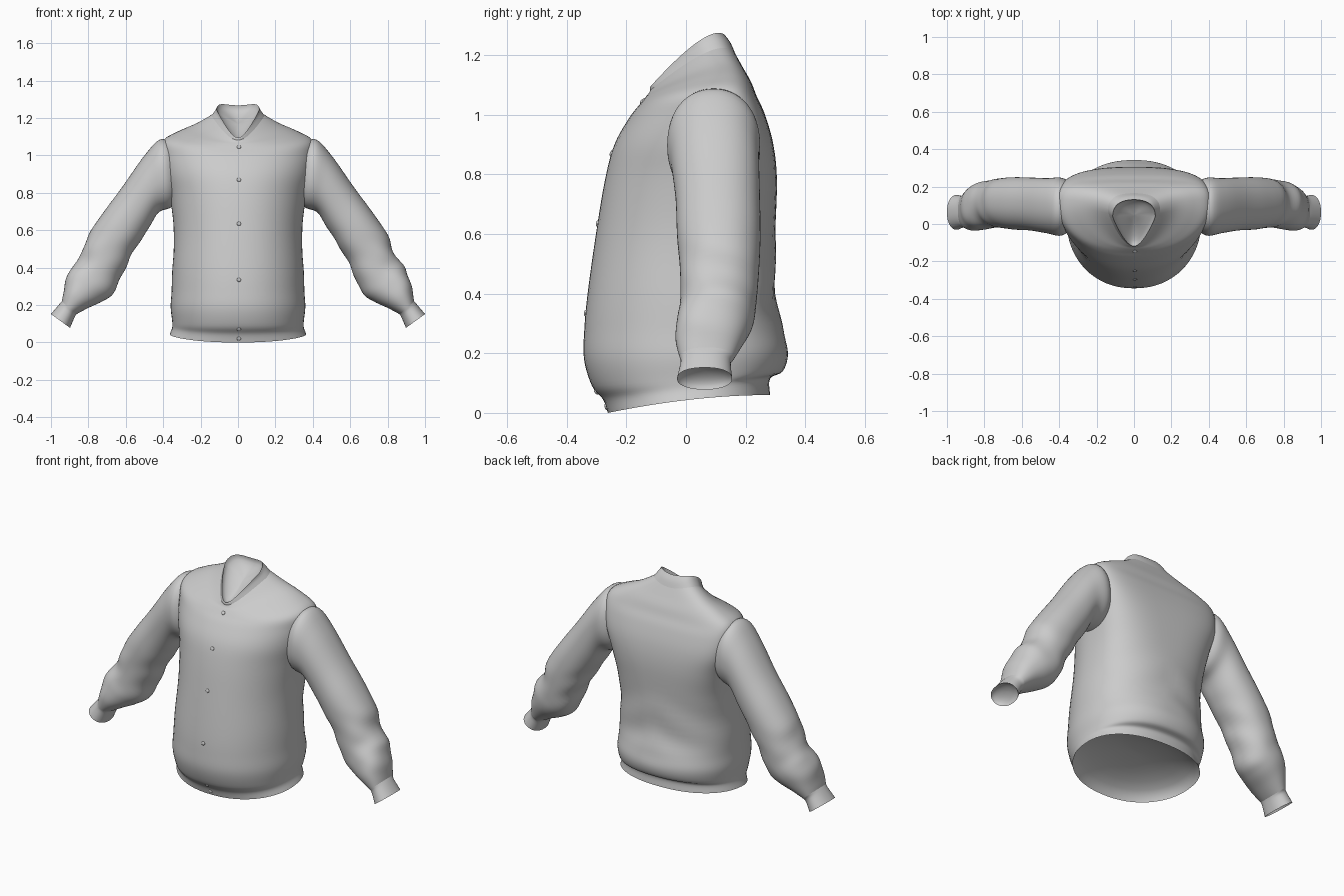
import bpy, bmesh, math
from mathutils import Vector
from mathutils.bvhtree import BVHTree

if "Cube" in bpy.data.objects:
    bpy.data.objects.remove(bpy.data.objects["Cube"])

SEG = 64


def spow(v, p):
    return math.copysign(abs(v) ** p, v)


def smooth_rows(rows, steps):
    """Catmull-Rom interpolation between successive cross-sections."""
    out = []
    for i in range(len(rows) - 1):
        a, b = rows[max(i - 1, 0)], rows[i]
        c, d = rows[i + 1], rows[min(i + 2, len(rows) - 1)]
        for k in range(steps):
            t = k / steps
            out.append([0.5 * (2 * q + (r - p) * t + (2 * p - 5 * q + 4 * r - s) * t * t
                               + (3 * q - p - 3 * r + s) * t ** 3)
                        for p, q, r, s in zip(a, b, c, d)])
    out.append(rows[-1])
    return out


def loft(rows, steps=5, close_end=False):
    bm = bmesh.new()
    grid = [[bm.verts.new(p) for p in row] for row in smooth_rows(rows, steps)]
    for lo, hi in zip(grid, grid[1:]):
        for j in range(SEG):
            k = (j + 1) % SEG
            bm.faces.new((lo[j], lo[k], hi[k], hi[j]))
    if close_end:
        bm.faces.new(grid[-1])
    bmesh.ops.recalc_face_normals(bm, faces=bm.faces)
    return bm


def finish(name, bm):
    mesh = bpy.data.meshes.new(name)
    bm.to_mesh(mesh)
    bm.free()
    mesh.shade_smooth()
    obj = bpy.data.objects.new(name, mesh)
    bpy.context.collection.objects.link(obj)
    return obj


def lining(name, rim, inward):
    """Shallow bowl that closes an opening, facing outwards."""
    mid = sum(rim, Vector()) / SEG
    rows = []
    for k in range(7):
        a = math.pi / 2 * k / 6.2
        rows.append([mid + (p - mid) * math.cos(a) + inward * math.sin(a) for p in rim])
    bm = loft(rows, 1, True)
    bm.normal_update()
    if bm.faces[-1].normal.dot(inward) > 0:
        bmesh.ops.reverse_faces(bm, faces=bm.faces)
    finish(name, bm)


def body_ring(hw, yf, zf, ys, zs, yb, zb, power=0.92, back=0.9, point=0.0):
    """Ring through a front, side and back point; point narrows the front to a V."""
    row = []
    for j in range(SEG):
        t = math.tau * j / SEG
        e = back if j < SEG / 2 else power
        s, c = spow(math.sin(t), e), spow(math.cos(t), e)
        x = hw * c * (1 - point * max(0, -s))
        y = ys + s * (yb - yf) / 2 + s * s * ((yb + yf) / 2 - ys)
        z = zs + s * (zb - zf) / 2 + s * s * ((zb + zf) / 2 - zs)
        row.append(Vector((x, y, z)))
    return row


def sleeve_ring(side, ux, uz, lx, lz, y0, y1):
    """Ellipse spanning the sleeve's upper and lower outline points."""
    row = []
    for j in range(SEG):
        t = math.tau * j / SEG
        c, s = spow(math.cos(t), 0.92), spow(math.sin(t), 0.92)
        row.append(Vector((side * ((ux + lx) / 2 + c * (ux - lx) / 2),
                           (y0 + y1) / 2 + s * (y1 - y0) / 2,
                           (uz + lz) / 2 + c * (uz - lz) / 2)))
    return row


# Torso: hem band, blouson bulge, chest, shoulders
torso_rows = [body_ring(*r) for r in (
    (.365, -.262, .00, .02, .045, .282, .06),
    (.352, -.278, .045, .02, .08, .282, .115),
    (.352, -.315, .09, .02, .115, .325, .14),
    (.360, -.342, .18, .02, .19, .342, .20),
    (.355, -.341, .28, .02, .28, .325, .28),
    (.350, -.330, .40, .02, .40, .302, .40),
    (.343, -.302, .60, .04, .60, .300, .60, .92, .8),
    (.365, -.272, .78, .07, .78, .305, .78, .92, .68),
    (.395, -.240, .90, .09, .90, .293, .90, .9, .62),
    (.408, -.190, .99, .10, 1.0, .265, 1.0, .88, .62),
    (.400, -.155, 1.035, .10, 1.08, .238, 1.06, .88, .7),
    (.320, -.135, 1.06, .10, 1.127, .218, 1.11, .92, .8),
    (.220, -.125, 1.072, .09, 1.167, .19, 1.16, .95, .9, .1),
    (.140, -.120, 1.082, .07, 1.21, .165, 1.205, 1, 1, .25))]
torso = loft(torso_rows)

# Soft cloth folds across the lower back and sides
for v in torso.verts:
    x, y, z = v.co
    if .2 < z < .65:
        fade = math.sin(math.pi * (z - .2) / .45)
        back = max(0, min(1, (y + .1) / .3))
        v.co += v.co.xy.to_3d().normalized() * (
            .004 * fade * back * math.sin(26 * z + 14 * abs(x)))
surface = BVHTree.FromBMesh(torso)

# Armholes, hidden under the sleeve heads
holes = []
for f in torso.faces:
    p = f.calc_center_median()
    if abs(p.x) > .3 and ((p.y - .095) / .11) ** 2 + ((p.z - .915) / .13) ** 2 < 1:
        holes.append(f)
bmesh.ops.delete(torso, geom=holes, context='FACES')
finish("torso", torso)
lining("hem_lining", torso_rows[0], Vector((0, 0, .1)))

# Collar: stand-up band with a V at the front, closed by a neck lining
collar_rows = [torso_rows[-1],
               body_ring(.122, -.121, 1.090, .055, 1.232, .15, 1.24, 1, 1, .3),
               body_ring(.114, -.118, 1.096, .04, 1.245, .13, 1.268, 1, 1, .33)]
finish("collar", loft(collar_rows, 4))
lining("neck_lining", collar_rows[-1], Vector((0, .025, -.045)))

# Sleeves and cuffs: upper x,z / lower x,z / front y, back y
SLEEVE = ((.34, 1.06, .315, .76, -.02, .215),
          (.415, 1.086, .362, .72, -.062, .247),
          (.50, 1.00, .425, .695, -.05, .245),
          (.62, .83, .475, .615, -.035, .248),
          (.72, .695, .55, .50, -.03, .25),
          (.80, .575, .61, .385, -.02, .245),
          (.84, .465, .665, .265, -.02, .235),
          (.895, .395, .725, .22, -.03, .225),
          (.925, .31, .80, .185, -.035, .195),
          (.942, .22, .866, .15, -.02, .16))
CUFF = (SLEEVE[-1],
        (.957, .203, .875, .132, -.018, .15),
        (1.0, .152, .898, .078, -.03, .155))
for side, label in ((1, "left"), (-1, "right")):
    sleeve = loft([sleeve_ring(side, *r) for r in SLEEVE])
    for v in sleeve.verts:  # gathered folds from the elbow down
        x, y, z = v.co
        if .23 < z < .62:
            fade = math.sin(math.pi * (z - .23) / .39)
            v.co.x += side * .005 * fade * math.sin(42 * z + 14 * y + side)
    finish(label + "_sleeve", sleeve)
    cuff_rows = [sleeve_ring(side, *r) for r in CUFF]
    finish(label + "_cuff", loft(cuff_rows, 4))
    lining(label + "_cuff_lining", cuff_rows[-1], Vector((-side * .02, 0, .03)))

# Front snap buttons, set on the torso surface
for i, z in enumerate((1.045, .87, .635, .335, .07, .02)):
    hit, normal, _, _ = surface.ray_cast(Vector((.005, -1, z)), Vector((0, 1, 0)))
    if hit is None:
        continue
    bm = bmesh.new()
    bmesh.ops.create_uvsphere(bm, u_segments=16, v_segments=8, radius=.011)
    bmesh.ops.scale(bm, vec=(1, 1, .5), verts=bm.verts)
    button = finish(f"button_{i + 1}", bm)
    button.location = hit
    button.rotation_euler = normal.to_track_quat('Z', 'Y').to_euler()
